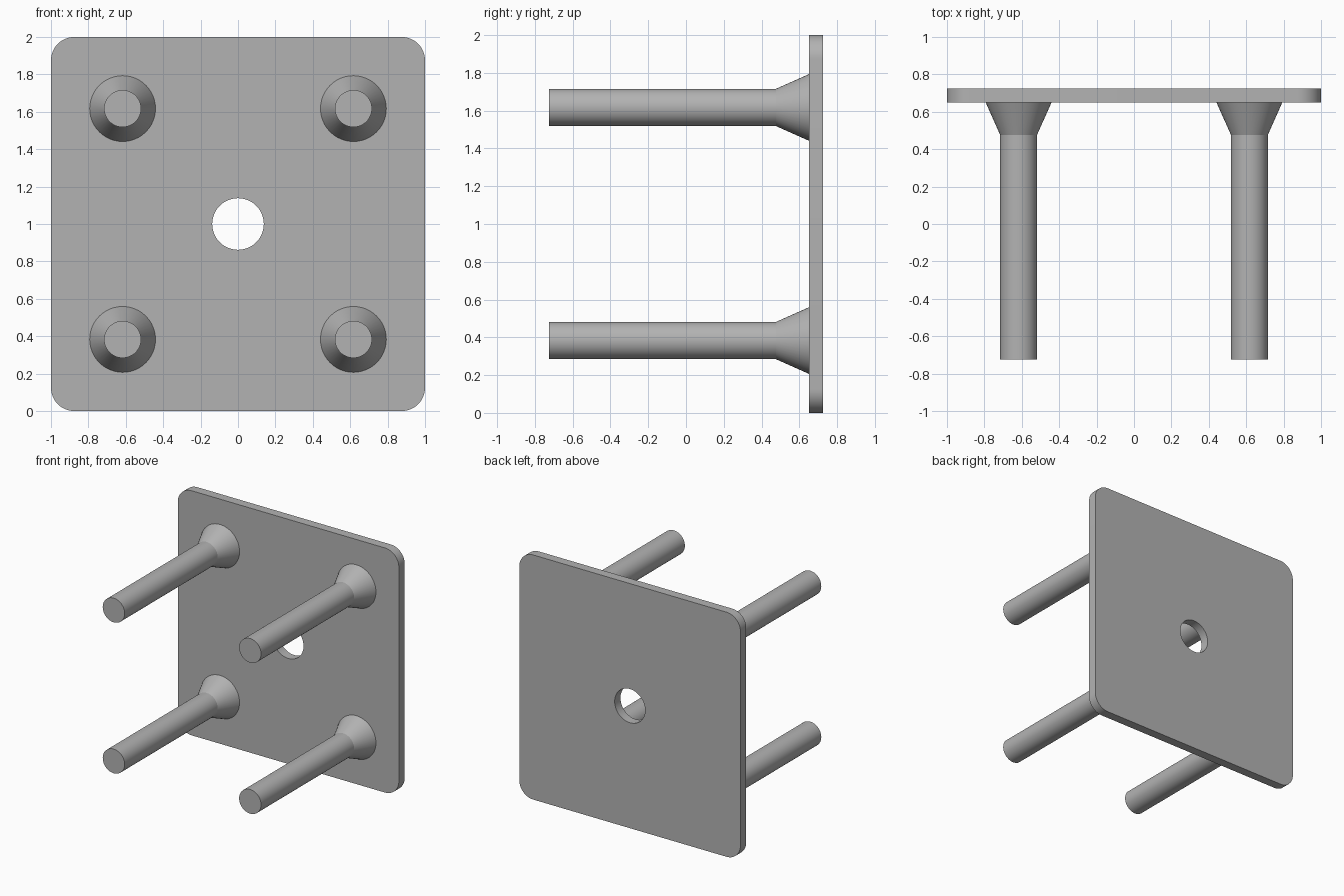
import bpy, bmesh
from math import sin, cos, pi, radians
from mathutils import Matrix

cube = bpy.data.objects.get("Cube")
if cube:
    bpy.data.objects.remove(cube)

FRONT, BACK = -0.725, 0.725      # overall depth
PLATE_FRONT = 0.65
CENTRE_Z = 1.0
PIN_OFFSET = 0.617

steel = bpy.data.materials.new("steel grey")
steel.use_nodes = True
grey = (0.45, 0.45, 0.45, 1)
steel.diffuse_color = grey
steel.node_tree.nodes["Principled BSDF"].inputs["Base Color"].default_value = grey


def finish(name, bm):
    """Turn a bmesh into a smooth shaded object with sharp edges kept."""
    bmesh.ops.recalc_face_normals(bm, faces=bm.faces)
    mesh = bpy.data.meshes.new(name)
    bm.to_mesh(mesh)
    bm.free()
    mesh.materials.append(steel)
    obj = bpy.data.objects.new(name, mesh)
    bpy.context.collection.objects.link(obj)
    bpy.ops.object.select_all(action='DESELECT')
    obj.select_set(True)
    bpy.context.view_layer.objects.active = obj
    bpy.ops.object.shade_smooth_by_angle(angle=radians(20))
    return obj


def arc(cx, cz, radius, start, end, steps):
    angles = [start + (end - start) * i / steps for i in range(steps + 1)]
    return [(cx + radius * cos(a), cz + radius * sin(a)) for a in angles]


def add_loop(bm, points):
    verts = [bm.verts.new((x, PLATE_FRONT, z)) for x, z in points]
    return [bm.edges.new((v, verts[i - 1])) for i, v in enumerate(verts)]


# Rounded square plate with a round centre hole
def build_plate(half=1.0, corner=0.125, hole=0.138):
    inner = half - corner
    outline = []
    for i, (sx, sz) in enumerate([(1, 1), (-1, 1), (-1, -1), (1, -1)]):
        outline += arc(sx * inner, CENTRE_Z + sz * inner, corner,
                       i * pi / 2, (i + 1) * pi / 2, 12)
    bm = bmesh.new()
    edges = add_loop(bm, outline)
    edges += add_loop(bm, arc(0, CENTRE_Z, hole, 0, 2 * pi, 48)[:-1])
    bmesh.ops.triangle_fill(bm, edges=edges, use_beauty=True)
    result = bmesh.ops.extrude_face_region(bm, geom=bm.faces[:])
    moved = [g for g in result["geom"] if isinstance(g, bmesh.types.BMVert)]
    bmesh.ops.translate(bm, verts=moved, vec=(0, BACK - PLATE_FRONT, 0))
    return finish("plate", bm)


# Round pin that flares into a cone where it meets the plate
def build_pin(name, x, z, radius=0.099, flare=0.176, flare_start=0.477):
    bm = bmesh.new()
    profile = [(0, FRONT), (radius, FRONT), (radius, flare_start),
               (flare, PLATE_FRONT)]
    verts = [bm.verts.new((r, y, 0)) for r, y in profile]
    edges = [bm.edges.new(pair) for pair in zip(verts, verts[1:])]
    bmesh.ops.spin(bm, geom=verts + edges, cent=(0, 0, 0), axis=(0, 1, 0),
                   angle=2 * pi, steps=48)
    bmesh.ops.remove_doubles(bm, verts=bm.verts, dist=0.0001)
    bmesh.ops.transform(bm, matrix=Matrix.Translation((x, 0, z)), verts=bm.verts)
    return finish(name, bm)


build_plate()
for side, sx in (("left", 1), ("right", -1)):
    for level, sz in (("upper", 1), ("lower", -1)):
        build_pin(f"{level}_{side}_pin", sx * PIN_OFFSET, CENTRE_Z + sz * PIN_OFFSET)
